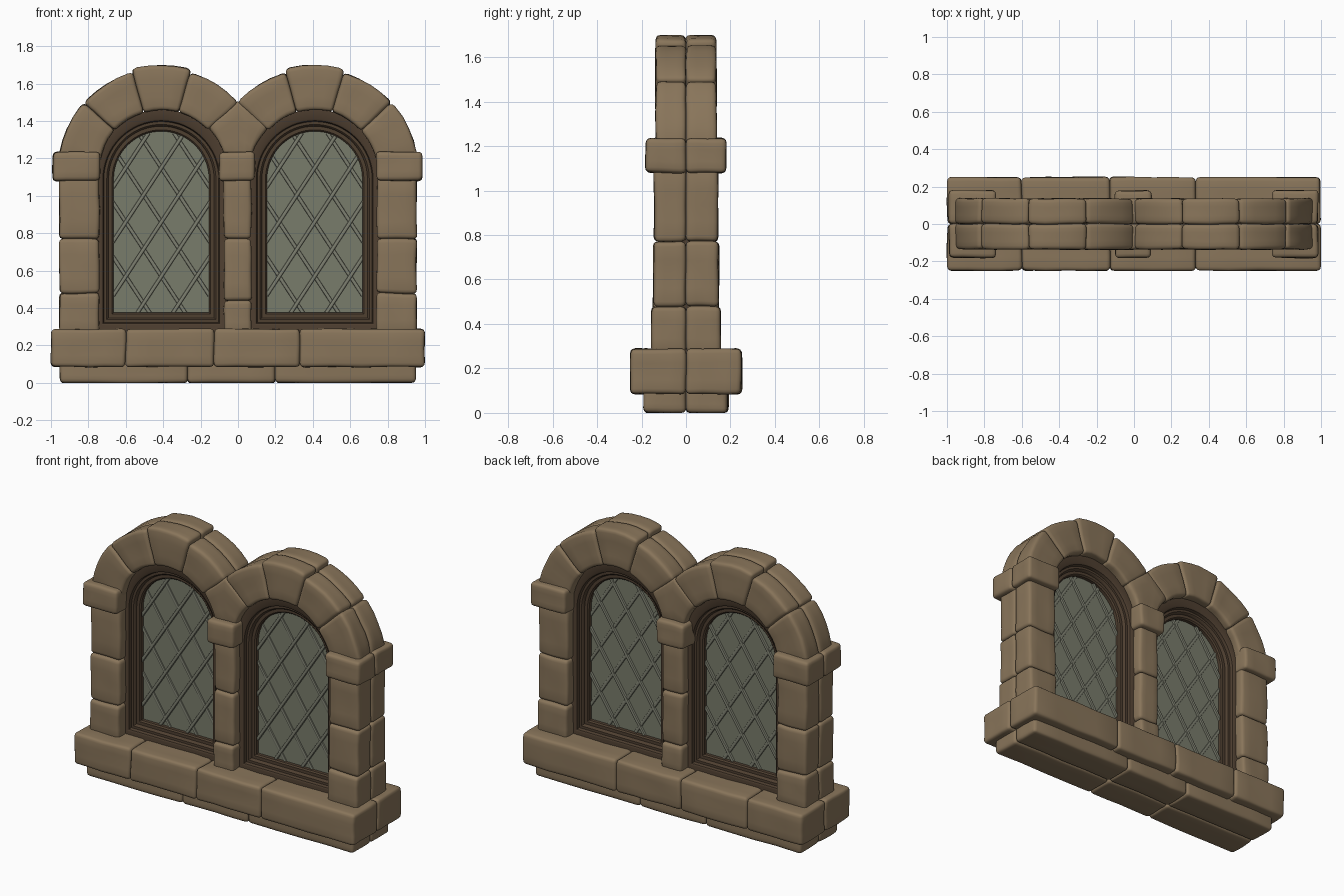
import bpy, bmesh, math
from mathutils import Vector, Matrix, noise

if "Cube" in bpy.data.objects:
    bpy.data.objects.remove(bpy.data.objects["Cube"])


def material(name, rgb):
    m = bpy.data.materials.new(name)
    m.diffuse_color = (*rgb, 1)
    m.use_nodes = True
    m.node_tree.nodes["Principled BSDF"].inputs["Base Color"].default_value = m.diffuse_color
    return m


STONE = material("tan stone", (0.25, 0.178, 0.103))
WOOD = material("dark wood", (0.078, 0.050, 0.030))
GLASS = material("grey green glass", (0.19, 0.20, 0.148))
LEAD = material("pale lead", (0.205, 0.212, 0.162))

WIN_X = 0.41      # window centre
ARCH_Z = 1.125    # centre height of the stone arches
GLASS_Z = 1.09    # centre height of the glass arches


def finish(name, bm, mat, angle=None):
    bmesh.ops.recalc_face_normals(bm, faces=bm.faces)
    me = bpy.data.meshes.new(name)
    bm.to_mesh(me)
    bm.free()
    me.materials.append(mat)
    ob = bpy.data.objects.new(name, me)
    bpy.context.collection.objects.link(ob)
    bpy.ops.object.select_all(action='DESELECT')
    ob.select_set(True)
    bpy.context.view_layer.objects.active = ob
    if angle:
        bpy.ops.object.shade_smooth_by_angle(angle=math.radians(angle))
    else:
        bpy.ops.object.shade_smooth()
    return ob


# Template: a cube with a 9 x 9 point grid on each side
N = 8
tb = bmesh.new()
bmesh.ops.create_cube(tb, size=2)
bmesh.ops.subdivide_edges(tb, edges=tb.edges[:], cuts=N - 1, use_grid_fill=True)
tb.verts.index_update()
CELLS = [tuple(round((c + 1) * N / 2) for c in v.co) for v in tb.verts]
FACES = [[v.index for v in f.verts] for f in tb.faces]
tb.free()


def stone(bm, lo, hi, warp=None, r=0.022):
    """Rounded, slightly uneven block from corner lo to corner hi, optionally bent."""
    lo, hi = Vector(lo), Vector(hi)
    mid, half = (lo + hi) / 2, (hi - lo) / 2
    verts = []
    for cell in CELLS:
        p, q = Vector(), Vector()
        for a in range(3):
            h = half[a]
            flat = h - r
            steps = [-h, -h + r * 0.4, -flat, -flat / 2, 0, flat / 2, flat, h - r * 0.4, h]
            p[a] = steps[cell[a]]
            q[a] = max(-flat, min(flat, p[a]))
        p = mid + q + (p - q).normalized() * r
        if warp:
            p = warp(p)
        p += noise.noise_vector(p * 7) * 0.006
        p.z = max(p.z, 0)
        verts.append(bm.verts.new(p))
    for f in FACES:
        bm.faces.new([verts[i] for i in f])


def pair(bm, x0, x1, z0, z1, depth, warp=None):
    """The same stone in the front and in the back half of the wall."""
    stone(bm, (x0, -depth, z0), (x1, 0, z1), warp)
    stone(bm, (x0, 0, z0), (x1, depth, z1), warp)


# Plinth and sill courses
bm = bmesh.new()
for x0, x1 in ((-0.95, -0.27), (-0.27, 0.2), (0.2, 0.95)):
    pair(bm, x0, x1, 0, 0.12, 0.19)
finish("plinth", bm, STONE)

bm = bmesh.new()
for x0, x1 in ((-0.998, -0.60), (-0.60, -0.13), (-0.13, 0.33), (0.33, 0.998)):
    pair(bm, x0, x1, 0.085, 0.288, 0.25)
finish("sill", bm, STONE)

# Side jambs, middle column and their capitals
for name, x0, x1, cx0, cx1, joint in (
        ("left_jamb", -0.955, -0.742, -0.99, -0.738, 0.48),
        ("middle_column", -0.075, 0.072, -0.102, 0.092, 0.44),
        ("right_jamb", 0.742, 0.955, 0.738, 0.985, 0.48)):
    bm = bmesh.new()
    pair(bm, x0, x1, 0.27, joint, 0.155)
    pair(bm, x0, x1, joint, 0.77, 0.147)
    pair(bm, x0, x1, 0.77, 1.10, 0.143)
    finish(name, bm, STONE)
    bm = bmesh.new()
    pair(bm, cx0, cx1, 1.08, 1.235, 0.18)
    finish(name + "_capital", bm, STONE)

# Arches: voussoirs are blocks bent around the arch centre
R_MID = 0.45
for side, name in ((-1, "left_arch"), (1, "right_arch")):
    def bend(p):
        a = p.x / R_MID
        return Vector((side * (WIN_X + p.z * math.cos(a)), p.y, ARCH_Z + p.z * math.sin(a)))
    bm = bmesh.new()
    for a0, a1, rad in ((8, 42, 0.556), (42, 74, 0.556), (74, 106, 0.574), (106, 138, 0.556)):
        pair(bm, math.radians(a0) * R_MID, math.radians(a1) * R_MID, 0.335, rad, 0.136, bend)
    finish(name, bm, STONE)


# Forked stone where the two arches meet
def fork(p):
    v = p.z / 0.27
    u = p.x / 0.11
    top = 1.505 - abs(u) * 0.14
    return Vector((u * (0.078 + 0.082 * max(v, 0) ** 1.5), p.y, 1.22 + v * (top - 1.22)))


bm = bmesh.new()
pair(bm, -0.11, 0.11, 0, 0.27, 0.136, fork)
finish("fork_stone", bm, STONE)


def outline(r):
    """Round-headed window outline, offset so that r = 0.255 is the glass edge."""
    low = 0.375 - (r - 0.255)
    arc = [(r * math.cos(math.pi * i / 32), GLASS_Z + r * math.sin(math.pi * i / 32))
           for i in range(33)]
    return [(-r, low), (r, low)] + arc


def inside(x, z, r=0.262):
    return z > 0.37 and abs(x) < r and (z < GLASS_Z or math.hypot(x, z - GLASS_Z) < r)


# Windows: stepped wooden frame, glass and diamond lattice
STEPS = [(0.372, 0.085), (0.322, 0.085), (0.312, 0.079), (0.307, 0.06), (0.292, 0.06),
         (0.286, 0.055), (0.282, 0.042), (0.263, 0.042), (0.255, 0.034)]
PROFILE = [(r, -y) for r, y in STEPS] + [(r, y) for r, y in reversed(STEPS)]
W, H = 0.19, 0.29     # one diamond
for side, name in ((-1, "left"), (1, "right")):
    cx = side * WIN_X
    bm = bmesh.new()
    loops = [[bm.verts.new((cx + x, y, z)) for x, z in outline(r)] for r, y in PROFILE]
    n = len(loops[0])
    for k, a in enumerate(loops):
        b = loops[(k + 1) % len(loops)]
        for i in range(n):
            j = (i + 1) % n
            bm.faces.new((a[i], a[j], b[j], b[i]))
    finish(name + "_frame", bm, WOOD, 35)

    bm = bmesh.new()
    rings = [[bm.verts.new((cx + x, y, z)) for x, z in outline(0.268)] for y in (-0.013, 0.013)]
    bm.faces.new(rings[0])
    bm.faces.new(rings[1])
    for i in range(n):
        j = (i + 1) % n
        bm.faces.new((rings[0][i], rings[0][j], rings[1][j], rings[1][i]))
    finish(name + "_glass", bm, GLASS, 30)

    bm = bmesh.new()
    for slope in (-1, 1):
        direction = Vector((slope * W, 0, H)).normalized()
        for k in range(-8, 9):
            start = Vector((k * W, 0, 0.86))
            ts = [t * 0.01 for t in range(-120, 121)
                  if inside(*(start + direction * t * 0.01).xz)]
            if len(ts) < 3:
                continue
            length = ts[-1] - ts[0]
            centre = start + direction * (ts[0] + ts[-1]) / 2 + Vector((cx, 0, 0))
            turn = Matrix.Rotation(math.atan2(direction.x, direction.z), 4, 'Y')
            size = Matrix.Diagonal((0.02, 0.048 + 0.006 * slope, length, 1))
            bmesh.ops.create_cube(bm, size=1, matrix=Matrix.Translation(centre) @ turn @ size)
    long_edges = [e for e in bm.edges if abs(e.verts[0].co.z - e.verts[1].co.z) > 0.02]
    bmesh.ops.bevel(bm, geom=long_edges, offset=0.006, segments=2, affect='EDGES', profile=0.5)
    finish(name + "_lattice", bm, LEAD, 40)
